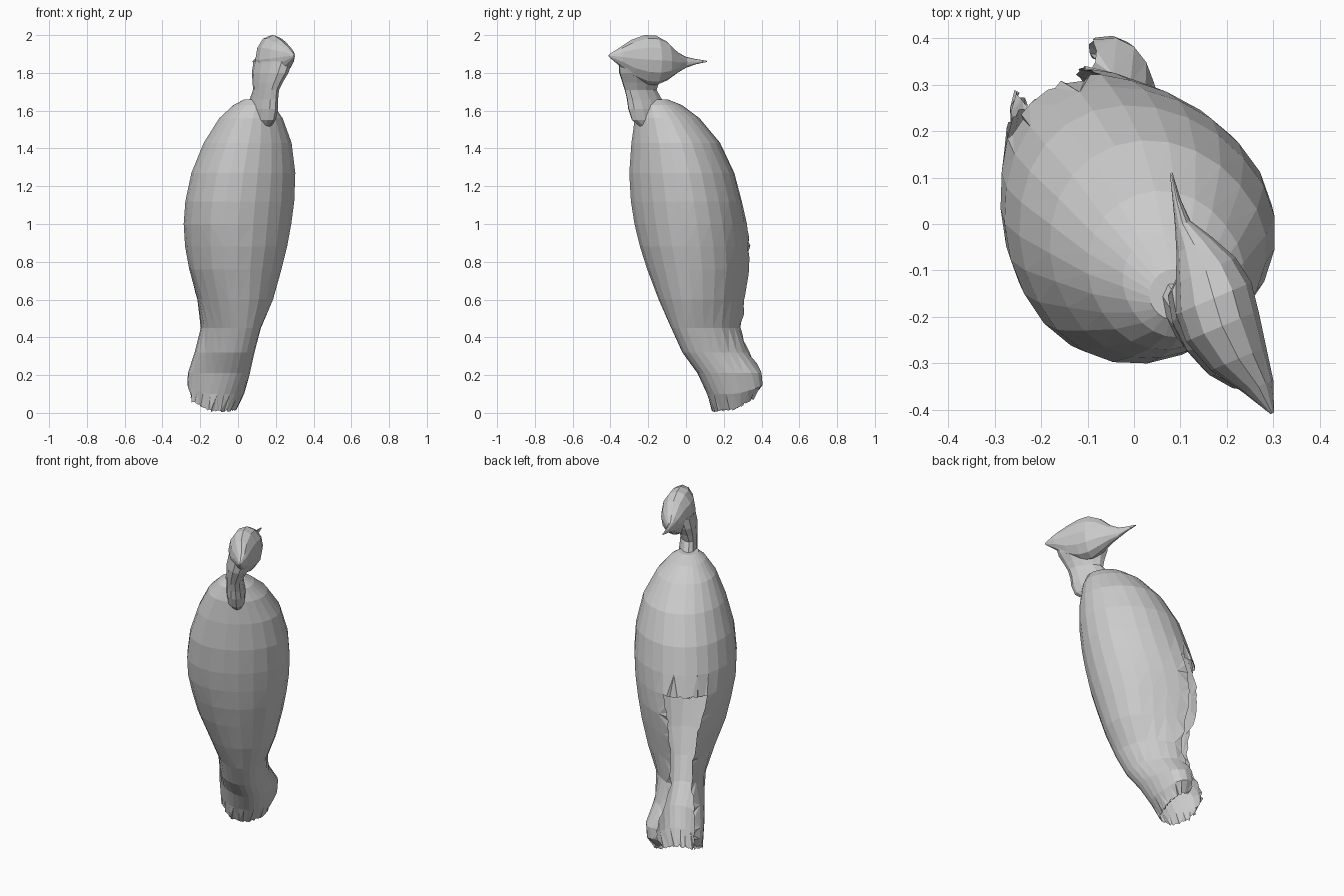
import bpy, bmesh, math, random
from mathutils import Vector

if "Cube" in bpy.data.objects:
    bpy.data.objects.remove(bpy.data.objects["Cube"])

random.seed(4)
FWD = Vector((-.574, .819, 0))    # direction the belly faces
SIDE = Vector((.819, .574, 0))    # across the bird


def loft(name, rings, cap_end=True, skip=None):
    """Skin a list of rings; skip(level, column) leaves a gap."""
    bm = bmesh.new()
    rows = [[bm.verts.new(p) for p in ring] for ring in rings]
    n = len(rows[0])
    for i in range(len(rows) - 1):
        for j in range(n):
            if skip and skip(i, j):
                continue
            k = (j + 1) % n
            bm.faces.new((rows[i][j], rows[i][k], rows[i + 1][k], rows[i + 1][j]))
    bm.faces.new(rows[0])
    if cap_end:
        bm.faces.new(rows[-1])
    loose = [v for v in bm.verts if not v.link_faces]
    bmesh.ops.delete(bm, geom=loose, context='VERTS')
    bmesh.ops.recalc_face_normals(bm, faces=bm.faces)
    # ragged rim around any opening
    rim = [e for e in bm.edges if e.is_boundary]
    if rim:
        bmesh.ops.subdivide_edges(bm, edges=rim, cuts=3)
        for v in bm.verts:
            if v.is_boundary:
                v.co += Vector([random.uniform(-0.007, 0.007) for _ in range(3)])
                v.co.z = max(v.co.z, 0)
    bmesh.ops.triangulate(bm, faces=bm.faces)
    mesh = bpy.data.meshes.new(name)
    bm.to_mesh(mesh)
    bm.free()
    obj = bpy.data.objects.new(name, mesh)
    bpy.context.collection.objects.link(obj)
    return obj


# Body and tail: z, back, front, left, right, front pinch, back fullness, tilt
levels = [
    (1.66, -.23, -.12, -.07, .04, 0, 0, 0), (1.63, -.27, -.04, -.11, .09, 0, .05, 0),
    (1.56, -.29, .055, -.165, .16, 0, .1, 0), (1.43, -.30, .17, -.22, .235, .05, .14, 0),
    (1.27, -.30, .26, -.265, .275, .1, .16, 0), (1.12, -.285, .31, -.28, .285, .12, .16, 0),
    (1.00, -.265, .345, -.275, .28, .18, .16, 0), (.88, -.24, .38, -.25, .265, .28, .18, 0),
    (.76, -.205, .385, -.22, .245, .4, .18, 0), (.60, -.155, .35, -.16, .21, .4, .15, 0),
    (.45, -.095, .325, -.11, .165, .2, 0, 0), (.32, -.03, .345, -.10, .17, -.25, -.1, 0),
    (.21, .05, .40, -.09, .21, -.45, -.25, 0), (.10, .115, .40, -.085, .205, -.45, -.25, .3),
    (.01, .165, .36, -.08, .165, -.45, -.2, .6)]
N = 24
rings = []
for z, back, front, left, right, pinch, full, tilt in levels:
    ring = []
    for j in range(N):
        t = 2 * math.pi * j / N
        c = math.cos(t)
        f = (back + front) / 2 + (front - back) / 2 * c
        width = 1 - pinch * max(0, c) + full * max(0, -c)
        s = (left + right) / 2 + (right - left) / 2 * math.sin(t) * width
        ring.append(FWD * f + SIDE * s + Vector((0, 0, z + tilt * max(0, f - .2))))
    rings.append(ring)
# The lower belly is open down to the tail tip
loft("body_and_tail", rings, False, lambda i, j: i >= 6 and (j < 2 or j >= N - 2))

# Neck: z, x, y, half length, half width
neck = [(1.50, .115, -.165, .07, .03), (1.55, .122, -.19, .115, .05),
        (1.61, .13, -.205, .12, .055), (1.66, .137, -.22, .11, .05),
        (1.71, .148, -.24, .10, .047), (1.75, .157, -.24, .115, .055),
        (1.80, .17, -.235, .14, .067), (1.86, .185, -.23, .15, .07)]
M = 12
rings = []
for z, x, y, a, b in neck:
    rings.append([Vector((x, y, z)) + FWD * a * math.cos(2 * math.pi * j / M)
                  + SIDE * b * math.sin(2 * math.pi * j / M) for j in range(M)])
loft("neck", rings)

# Head from crest tip to beak tip: x, y, bottom, top, half width
head = [(.298, -.408, 1.885, 1.897, .004), (.268, -.35, 1.835, 1.935, .035),
        (.225, -.29, 1.775, 1.975, .065), (.19, -.22, 1.74, 2.0, .085),
        (.172, -.16, 1.735, 1.998, .088), (.155, -.10, 1.76, 1.965, .07),
        (.13, -.045, 1.80, 1.91, .042), (.105, .00, 1.827, 1.885, .018),
        (.092, .05, 1.845, 1.874, .009), (.08, .11, 1.858, 1.864, .003)]
across = Vector((.92, .39, 0))
rings = []
for x, y, lo, hi, w in head:
    rings.append([Vector((x, y, (lo + hi) / 2 + (hi - lo) / 2 * math.cos(2 * math.pi * j / M)))
                  + across * w * math.sin(2 * math.pi * j / M) for j in range(M)])
loft("head_and_beak", rings)
